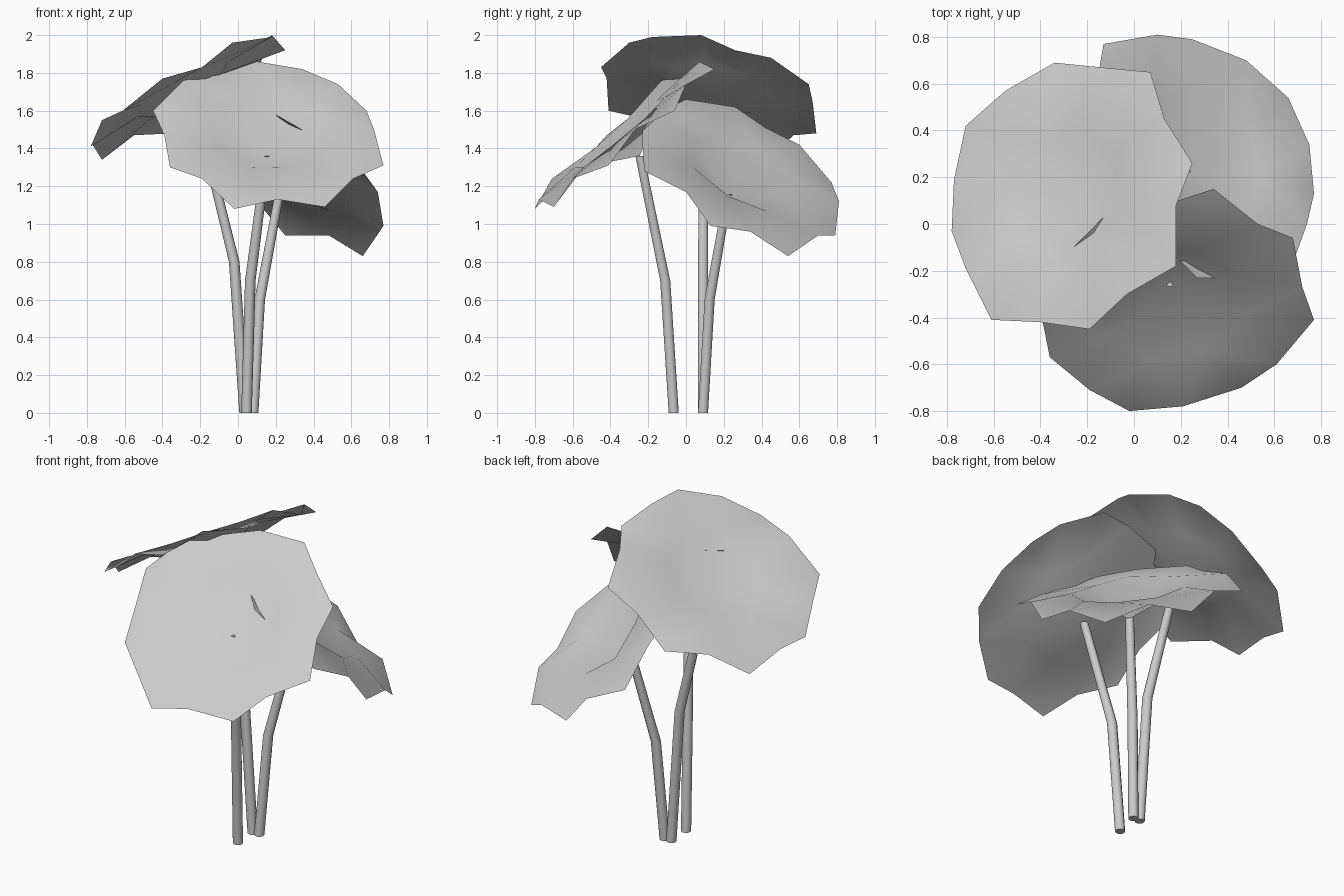
import bpy
import bmesh
from math import cos, sin, pi, radians
from mathutils import Vector

cube = bpy.data.objects.get("Cube")
if cube:
    bpy.data.objects.remove(cube, do_unlink=True)


def make_material(name, colour):
    mat = bpy.data.materials.new(name)
    mat.use_nodes = True
    mat.diffuse_color = colour
    mat.node_tree.nodes["Principled BSDF"].inputs["Base Color"].default_value = colour
    return mat


GREY = make_material("plain grey", (0.6, 0.6, 0.6, 1))


def finish(bm, name, angle):
    """Turn a bmesh into a smooth-shaded object."""
    mesh = bpy.data.meshes.new(name)
    bm.to_mesh(mesh)
    bm.free()
    mesh.materials.append(GREY)
    obj = bpy.data.objects.new(name, mesh)
    bpy.context.collection.objects.link(obj)
    bpy.ops.object.select_all(action="DESELECT")
    obj.select_set(True)
    bpy.context.view_layer.objects.active = obj
    bpy.ops.object.shade_smooth_by_angle(angle=radians(angle))


# Leaf cross-section: crown half-way out, dipped middle
CROWN_SHARE = 0.5
DIP = 0.145


def make_leaf(name, outline, crown_lift):
    """Wavy round leaf with a raised crown; returns the tip of its dip."""
    rim = [Vector(p) / 100 for p in outline]
    centre = sum(rim, Vector()) / len(rim)
    normal = Vector()
    for a, b in zip(rim, rim[1:] + rim[:1]):
        normal += (a - centre).cross(b - centre)
    if normal.z < 0:
        rim.reverse()
        normal.negate()
    normal.normalize()

    bm = bmesh.new()
    tip = centre - normal * DIP
    middle = bm.verts.new(tip)
    edge = [bm.verts.new(p) for p in rim]
    # One crown point for every second rim point
    crown = [bm.verts.new(centre.lerp(p, CROWN_SHARE) + normal * crown_lift)
             for p in rim[::2]]
    for k, here in enumerate(crown):
        after = crown[(k + 1) % len(crown)]
        first, second = edge[2 * k], edge[2 * k + 1]
        third = edge[(2 * k + 2) % len(edge)]
        bm.faces.new((middle, here, after))
        bm.faces.new((here, first, second))
        bm.faces.new((here, second, after))
        bm.faces.new((after, second, third))
    finish(bm, name, 80)
    return tip


def make_stem(name, foot, bend, tip, sides=10):
    """Thin tapering stalk with one bend, capped at both ends."""
    bm = bmesh.new()
    rings = []
    for point, radius in ((foot, 0.028), (bend, 0.028), (tip, 0.024)):
        ring = []
        for k in range(sides):
            turn = 2 * pi * k / sides
            offset = Vector((cos(turn), sin(turn), 0)) * radius
            ring.append(bm.verts.new(Vector(point) + offset))
        rings.append(ring)
    for lower, upper in zip(rings, rings[1:]):
        for i in range(sides):
            j = (i + 1) % sides
            bm.faces.new((lower[i], lower[j], upper[j], upper[i]))
    bm.faces.new(rings[0][::-1])
    bm.faces.new(rings[-1])
    finish(bm, name, 40)


# Leaf outlines in hundredths of a unit
right_outline = [
    (-34, 69, 148), (-14, 67, 165), (7, 65, 174), (13, 45, 188),
    (25, 26, 192), (18, 8, 200), (18, -18, 199), (-3, -30, 196),
    (-19, -45, 183), (-40, -42, 177), (-61, -41, 160), (-72, -19, 155),
    (-78, -3, 141), (-77, 19, 142), (-72, 42, 134), (-55, 57, 147)]
front_outline = [
    (10, 7, 186), (34, 15, 182), (53, 0, 174), (68, -6, 160),
    (72, -27, 150), (77, -41, 131), (61, -60, 124), (46, -70, 109),
    (21, -78, 113), (-2, -80, 108), (-19, -71, 124), (-36, -57, 130),
    (-39, -42, 147), (-45, -24, 160), (-29, -13, 176), (-10, 6, 179)]
back_outline = [
    (66, 54, 83), (48, 70, 94), (25, 79, 94), (10, 81, 112),
    (-13, 77, 122), (-16, 60, 142), (-15, 42, 151), (-16, 26, 162),
    (-2, 0, 166), (16, -12, 160), (27, -23, 154), (47, -23, 142),
    (66, -22, 128), (74, 0, 117), (77, 13, 99), (75, 34, 96)]

# Each plant: name, leaf outline, crown lift, stem foot, stem bend
plants = (
    ("right", right_outline, 0.015, (0.035, 0.09, 0), (-0.02, 0.09, 0.8)),
    ("front", front_outline, 0.03, (0.045, -0.065, 0), (0.065, -0.11, 0.7)),
    ("back", back_outline, 0.03, (0.08, 0.09, 0), (0.115, 0.125, 0.6)),
)
for side, outline, lift, foot, bend in plants:
    leaf_tip = make_leaf(side + "_leaf", outline, lift)
    make_stem(side + "_stem", foot, bend, leaf_tip)
